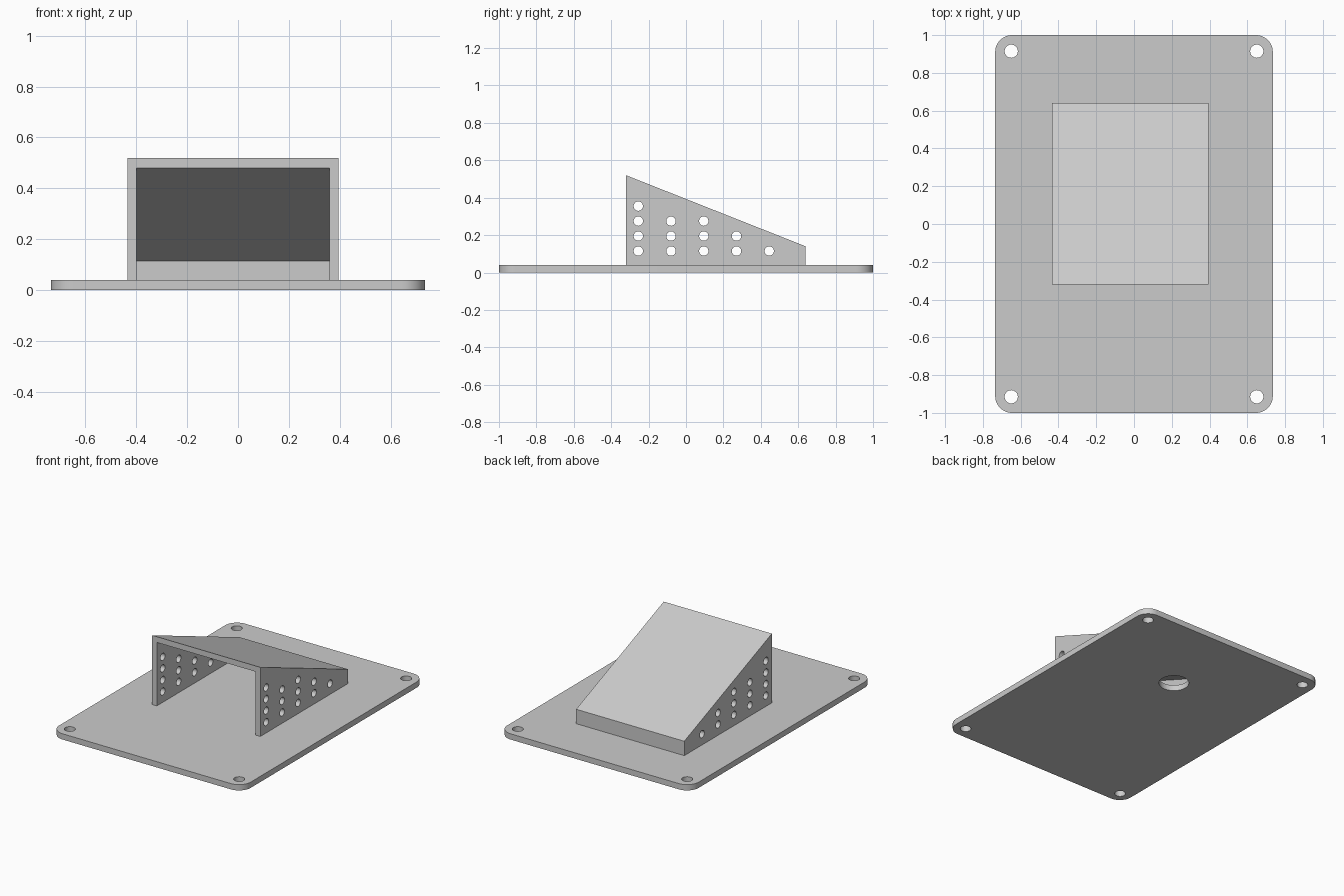
import bpy, bmesh
from math import cos, sin, pi
from mathutils import Matrix, Vector

cube = bpy.data.objects.get("Cube")
if cube:
    bpy.data.objects.remove(cube, do_unlink=True)

grey = bpy.data.materials.new("plain grey")
grey.use_nodes = True
grey.diffuse_color = (0.6, 0.6, 0.6, 1)
grey.node_tree.nodes["Principled BSDF"].inputs["Base Color"].default_value = (0.6, 0.6, 0.6, 1)


def add_object(name, bm):
    bmesh.ops.recalc_face_normals(bm, faces=bm.faces)
    mesh = bpy.data.meshes.new(name)
    bm.to_mesh(mesh)
    bm.free()
    mesh.materials.append(grey)
    obj = bpy.data.objects.new(name, mesh)
    bpy.context.collection.objects.link(obj)
    return obj


def prism(name, outline, sweep):
    """Extrude a closed flat outline along a vector."""
    bm = bmesh.new()
    face = bm.faces.new([bm.verts.new(p) for p in outline])
    new = bmesh.ops.extrude_face_region(bm, geom=[face], use_keep_orig=True)["geom"]
    verts = [v for v in new if isinstance(v, bmesh.types.BMVert)]
    bmesh.ops.translate(bm, verts=verts, vec=Vector(sweep))
    return add_object(name, bm)


def drills(name, holes, depth, turn):
    """Cylinders for cutting round holes, given as (centre, radius)."""
    bm = bmesh.new()
    for centre, radius in holes:
        bmesh.ops.create_cone(bm, cap_ends=True, segments=32, radius1=radius, radius2=radius,
                              depth=depth, matrix=Matrix.Translation(centre) @ turn)
    return add_object(name, bm)


def select_only(obj):
    bpy.ops.object.select_all(action='DESELECT')
    obj.select_set(True)
    bpy.context.view_layer.objects.active = obj


def cut(obj, cutter):
    mod = obj.modifiers.new("cut", 'BOOLEAN')
    mod.operation = 'DIFFERENCE'
    mod.solver = 'EXACT'
    mod.object = cutter
    select_only(obj)
    bpy.ops.object.modifier_apply(modifier=mod.name)
    bpy.data.objects.remove(cutter, do_unlink=True)


# Base plate with rounded corners
half_x, half_y, thick, corner = 0.735, 1.0, 0.04, 0.09
outline = []
for i, (sx, sy) in enumerate([(1, 1), (-1, 1), (-1, -1), (1, -1)]):
    for k in range(13):
        a = (i + k / 12) * pi / 2
        outline.append((sx * (half_x - corner) + corner * cos(a),
                        sy * (half_y - corner) + corner * sin(a), 0))
plate = prism("base_plate", outline, (0, 0, thick))

# Corner screw holes and the cable hole under the cover
holes = [((sx * 0.65, sy * 0.915, 0), 0.035) for sx in (-1, 1) for sy in (-1, 1)]
holes.append(((0, 0.40, 0), 0.097))
cut(plate, drills("plate_drills", holes, 0.2, Matrix()))

# Wedge-shaped cover, hollow and open at the front and bottom
left, right, front, back = 0.395, -0.435, -0.32, 0.64
top, low, wall = 0.52, 0.14, 0.036
slope = (low - top) / (back - front)


def ceiling(y):
    return top - 0.04 + slope * (y - front)


cover = prism("sloped_cover",
              [(right, front, thick), (right, back, thick), (right, back, low), (right, front, top)],
              (left - right, 0, 0))
y0, y1, x0 = front - 0.1, back - wall, right + wall
cavity = prism("cavity",
               [(x0, y0, -0.1), (x0, y1, -0.1), (x0, y1, ceiling(y1)), (x0, y0, ceiling(y0))],
               (left - right - 2 * wall, 0, 0))
cut(cover, cavity)

# Vent holes through both side walls, fewer per column towards the back
vents = []
for column, count in enumerate([4, 3, 3, 2, 1]):
    for row in range(count):
        vents.append(((0, -0.255 + 0.175 * column, 0.115 + 0.08 * row), 0.025))
cut(cover, drills("vent_drills", vents, 1.2, Matrix.Rotation(pi / 2, 4, 'Y')))

for obj in (plate, cover):
    select_only(obj)
    bpy.ops.object.shade_smooth_by_angle(angle=pi / 6)
